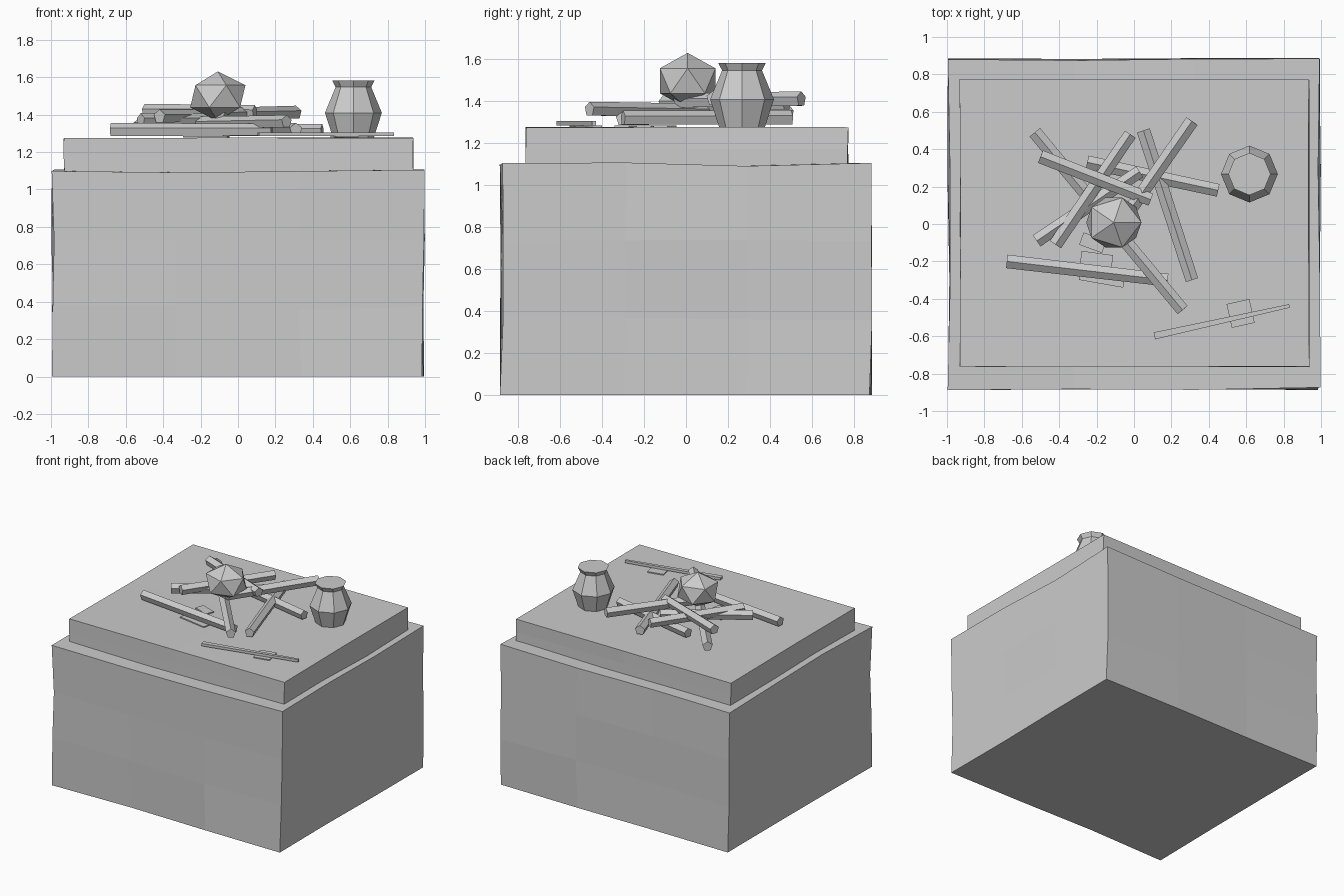
import bpy, bmesh, math, random
from mathutils import Vector, Matrix

if "Cube" in bpy.data.objects:
    bpy.data.objects.remove(bpy.data.objects["Cube"])

random.seed(4)


def finish(bm, name):
    bmesh.ops.recalc_face_normals(bm, faces=bm.faces)
    me = bpy.data.meshes.new(name)
    bm.to_mesh(me)
    bm.free()
    ob = bpy.data.objects.new(name, me)
    bpy.context.collection.objects.link(ob)
    return ob


def box(name, center, size, angle=0, cuts=0, jitter=0.0, taper=1.0):
    """Box turned about z; optionally subdivided and roughened, narrowed at its +x end."""
    bm = bmesh.new()
    bmesh.ops.create_cube(bm, size=1)
    if cuts:
        bmesh.ops.subdivide_edges(bm, edges=bm.edges[:], cuts=cuts, use_grid_fill=True)
    for v in bm.verts:
        if v.co.x > 0.4:
            v.co.y *= taper
        v.co = Vector(a * b for a, b in zip(v.co, size))
        if jitter:
            low = v.co.z < -size[2] * 0.49
            j = [random.uniform(-jitter, jitter) for _ in range(3)]
            v.co += Vector((j[0], j[1], 0 if low else j[2]))
    bm.transform(Matrix.Translation(center) @ Matrix.Rotation(math.radians(angle), 4, 'Z'))
    return finish(bm, name)


def stick(name, a, b, r=0.038):
    """Five-sided rod between two points."""
    a, b = Vector(a), Vector(b)
    d = b - a
    bm = bmesh.new()
    bmesh.ops.create_cone(bm, cap_ends=True, segments=5, radius1=r, radius2=r * 0.95,
                          depth=d.length)
    bm.transform(Matrix.Translation((a + b) / 2) @ d.to_track_quat('Z', 'Y').to_matrix().to_4x4())
    return finish(bm, name)


# Stone block and top slab
box("stone_block", (0, 0, 0.55), (1.98, 1.76, 1.10), cuts=2, jitter=0.009)
box("top_slab", (0.003, 0.004, 1.175), (1.865, 1.535, 0.20), cuts=1, jitter=0.003)

# Heap of sticks
rods = [
    ((-0.53, 0.49, 1.345), (0.26, -0.46, 1.362)),
    ((-0.52, -0.09, 1.37), (0.03, 0.28, 1.37)),
    ((-0.42, -0.11, 1.39), (-0.02, 0.48, 1.39)),
    ((-0.50, 0.36, 1.42), (0.09, 0.13, 1.415)),
    ((-0.25, 0.33, 1.315), (0.45, 0.18, 1.315)),
    ((0.05, 0.50, 1.32), (0.31, -0.30, 1.32)),
    ((0.31, 0.55, 1.41), (-0.10, -0.04, 1.40)),
    ((-0.68, -0.20, 1.317), (0.18, -0.30, 1.317)),
]
for i, (a, b) in enumerate(rods):
    stick(f"stick_{i + 1}", a, b)

# Faceted stone resting on the heap
bm = bmesh.new()
bmesh.ops.create_icosphere(bm, subdivisions=1, radius=1)
bm.transform(Matrix.Translation((-0.108, 0.008, 1.498)) @ Matrix.Diagonal((0.165, 0.156, 0.133, 1)))
finish(bm, "faceted_stone")

# Eight-sided jar
bm = bmesh.new()
rings = []
for r, z in [(0.107, 1.27), (0.152, 1.41), (0.095, 1.548), (0.113, 1.582)]:
    rings.append([bm.verts.new((0.617 + r * math.cos(k * math.pi / 4),
                                0.267 + r * math.sin(k * math.pi / 4), z)) for k in range(8)])
for lo, hi in zip(rings, rings[1:]):
    for k in range(8):
        n = (k + 1) % 8
        bm.faces.new((lo[k], lo[n], hi[n], hi[k]))
bm.faces.new(rings[0][::-1])
bm.faces.new(rings[-1])
finish(bm, "jar")

# Thin rod and the flat chips on the slab
box("thin_blade", (0.47, -0.518, 1.296), (0.74, 0.038, 0.02), angle=12.5, taper=0.5)
box("chip_right", (0.57, -0.478, 1.282), (0.125, 0.13, 0.008), angle=12.5)
for i, (x, y, w, a) in enumerate([(-0.22, -0.10, 0.13, -20), (-0.20, -0.19, 0.17, -8),
                                  (-0.17, -0.285, 0.24, -10)]):
    box(f"chip_{i + 1}", (x, y, 1.281), (w, 0.07, 0.008), angle=a)
